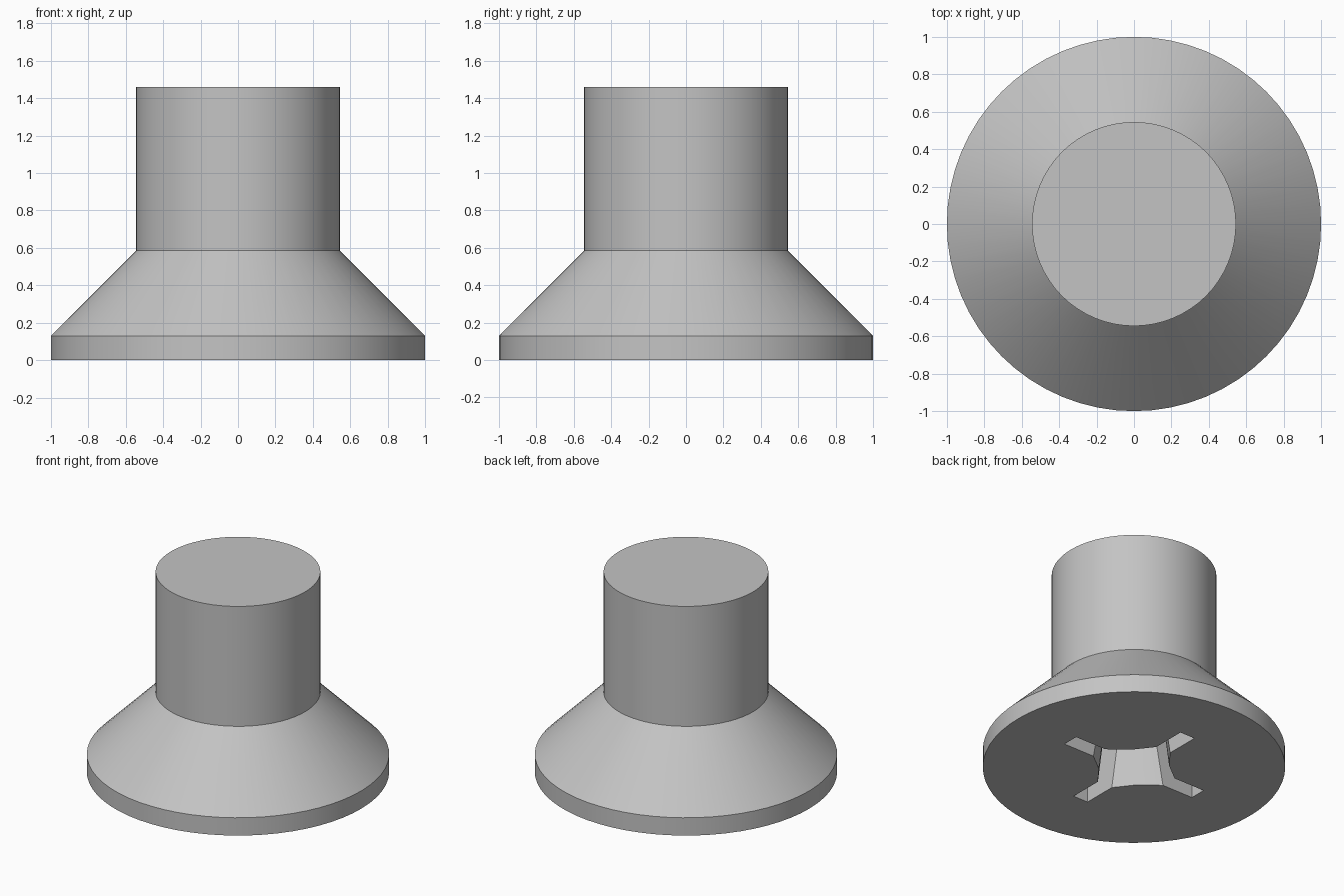
import bpy, bmesh, math

if "Cube" in bpy.data.objects:
    bpy.data.objects.remove(bpy.data.objects["Cube"], do_unlink=True)

# Single plain metal colour
metal = bpy.data.materials.new("grey_metal")
metal.use_nodes = True
grey = (0.55, 0.55, 0.55, 1)
metal.diffuse_color = grey
metal.node_tree.nodes["Principled BSDF"].inputs["Base Color"].default_value = grey


def loft(name, rings):
    """Closed solid through a stack of rings with equal point counts."""
    bm = bmesh.new()
    loops = [[bm.verts.new(p) for p in ring] for ring in rings]
    n = len(loops[0])
    for a, b in zip(loops, loops[1:]):
        for i in range(n):
            j = (i + 1) % n
            bm.faces.new((a[i], a[j], b[j], b[i]))
    bm.faces.new(loops[0][::-1])
    bm.faces.new(loops[-1])
    bmesh.ops.recalc_face_normals(bm, faces=bm.faces)
    mesh = bpy.data.meshes.new(name)
    bm.to_mesh(mesh)
    bm.free()
    mesh.materials.append(metal)
    obj = bpy.data.objects.new(name, mesh)
    bpy.context.collection.objects.link(obj)
    return obj


def circle(radius, z, n=64):
    return [(radius * math.cos(math.tau * i / n),
             radius * math.sin(math.tau * i / n), z) for i in range(n)]


def box_ring(hx, hy, z):
    return [(-hx, -hy, z), (hx, -hy, z), (hx, hy, z), (-hx, hy, z)]


def core_ring(scale, z):
    """Four-way symmetric outline with slightly hollow sides between slots."""
    pts = []
    for k in range(4):
        c, s = round(math.cos(k * math.pi / 2)), round(math.sin(k * math.pi / 2))
        for x, y in ((0.3, -0.06), (0.3, 0.06), (0.165, 0.165)):
            pts.append((scale * (c * x - s * y), scale * (s * x + c * y), z))
    return pts


# Flat rim, countersunk cone and plain shank
screw = loft("countersunk_screw", [circle(1, 0), circle(1, 0.13),
                                   circle(0.545, 0.585), circle(0.545, 1.46)])

# Cross drive recess in the underside: two slots and a tapered core
cutters = [
    loft("slot_cutter_x", [box_ring(0.55, 0.06, -0.02), box_ring(0.55, 0.06, 0.35)]),
    loft("slot_cutter_y", [box_ring(0.06, 0.55, -0.02), box_ring(0.06, 0.55, 0.35)]),
    loft("core_cutter", [core_ring(1.01, -0.02), core_ring(0.75, 0.5)]),
]
bpy.ops.object.select_all(action="DESELECT")
bpy.context.view_layer.objects.active = screw
screw.select_set(True)
for cutter in cutters:
    cut = screw.modifiers.new("recess", "BOOLEAN")
    cut.operation = "DIFFERENCE"
    cut.solver = "EXACT"
    cut.object = cutter
    bpy.ops.object.modifier_apply(modifier=cut.name)
    bpy.data.objects.remove(cutter, do_unlink=True)

# Smooth round walls, crisp edges
bpy.ops.object.shade_smooth_by_angle(angle=math.radians(25))
